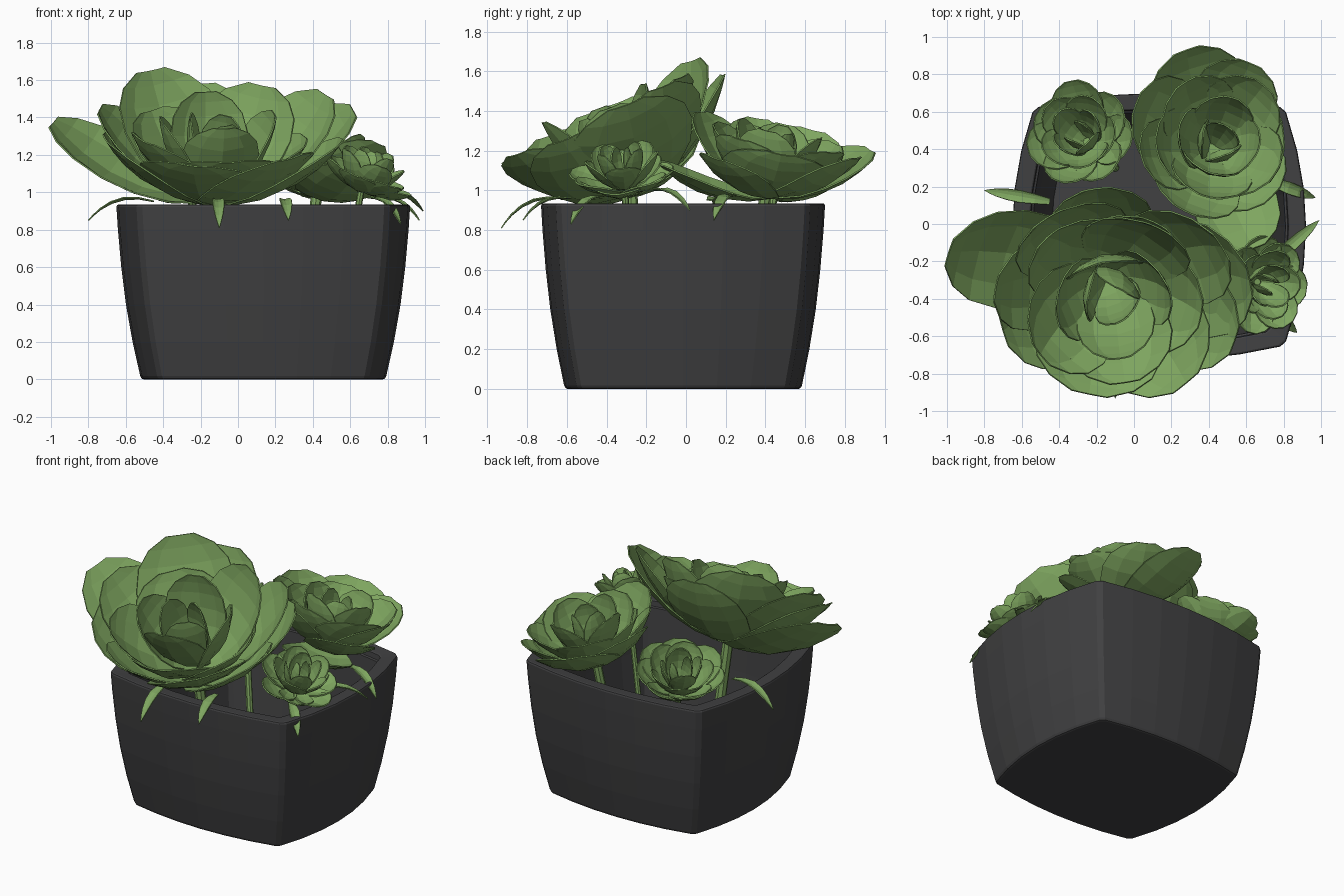
import bpy, bmesh, math, random
from mathutils import Vector

if "Cube" in bpy.data.objects:
    bpy.data.objects.remove(bpy.data.objects["Cube"])

random.seed(4)


def material(name, rgb):
    m = bpy.data.materials.new(name)
    m.diffuse_color = (*rgb, 1)
    m.use_nodes = True
    m.node_tree.nodes["Principled BSDF"].inputs["Base Color"].default_value = m.diffuse_color
    return m


GREEN = material("leaf green", (0.21, 0.38, 0.116))
GREY = material("charcoal pot", (0.052, 0.052, 0.054))


def finish(bm, name, mat, thickness=0):
    bmesh.ops.recalc_face_normals(bm, faces=bm.faces) if not thickness else None
    me = bpy.data.meshes.new(name)
    bm.to_mesh(me)
    bm.free()
    me.materials.append(mat)
    ob = bpy.data.objects.new(name, me)
    bpy.context.collection.objects.link(ob)
    if thickness:
        s = ob.modifiers.new("thickness", "SOLIDIFY")
        s.thickness = thickness
        s.offset = 0
    return ob


# --- pot: hollow square with bowed sides, lofted through levels ---
def pot_section():
    hx, hy, cx, cy = 0.785, 0.715, 0.67, 0.635
    pts = []
    n = 6
    for side in range(4):
        for i in range(n + 1):
            t = (-1 + 2 * i / n) * 0.965      # gap leaves a small corner chamfer
            b = 1 - t * t
            if side == 0:
                p = (cx + (hx - cx) * b, cy * t)
            elif side == 1:
                p = (-cx * t, cy + (hy - cy) * b)
            elif side == 2:
                p = (-cx - (hx - cx) * b, -cy * t)
            else:
                p = (cx * t, -cy - (hy - cy) * b)
            pts.append(p)
    return pts


LEVELS = [(0, .815), (.004, .828), (.018, .838), (.2, .89), (.4, .935), (.6, .967), (.8, .99),
          (.922, 1), (.932, .995), (.935, .985), (.93, .89), (.925, .88), (.89, .875),
          (.885, .86), (.6, .83), (.3, .78), (.08, .73)]
bm = bmesh.new()
section = pot_section()
rings = [[bm.verts.new((0.135 + x * s, -0.015 + y * s, z)) for x, y in section]
         for z, s in LEVELS]
for a, b in zip(rings, rings[1:]):
    for i in range(len(a)):
        j = (i + 1) % len(a)
        bm.faces.new((a[i], a[j], b[j], b[i]))
bm.faces.new(rings[0][::-1])
bm.faces.new(rings[-1])
finish(bm, "pot", GREY)

# --- leaves ---
U = [0, .2, .4, .6, .78, .91, 1]
ROUND = [.35, .74, .94, 1, .9, .66, .28]
POINTED = [.5, .8, 1, .9, .65, .33, .02]
V = [-1, -.6, 0, .6, 1]


def leaf(bm, base, tip, axis, width, profile=ROUND, sag=.13, cup=.3):
    """Cupped blade from base to tip, hollow side towards the axis."""
    d = tip - base
    length = d.length
    side = d.cross(axis).normalized()
    normal = side.cross(d).normalized()
    grid = []
    for u, f in zip(U, profile):
        row = []
        for v in V:
            w = v * f
            lift = cup * width / 2 * w * w - sag * length * 4 * u * (1 - u)
            row.append(bm.verts.new(base + d * u + side * (w * width / 2) + normal * lift))
        grid.append(row)
    for r, s in zip(grid, grid[1:]):
        for i in range(len(V) - 1):
            bm.faces.new((r[i], s[i], s[i + 1], r[i + 1]))


def rosette(name, base, axis, outer, inner):
    """outer: tip x, y, z, width.  inner: count, length, elevation, width, phase."""
    base, axis = Vector(base), Vector(axis).normalized()
    ex = axis.orthogonal().normalized()
    ey = axis.cross(ex)
    bm = bmesh.new()
    for x, y, z, w in outer:
        leaf(bm, base, Vector((x, y, z)), axis, w)
    for n, length, elev, width, phase in inner:
        for i in range(n):
            a = math.radians(phase + 360 * i / n + random.uniform(-7, 7))
            e = math.radians(elev + random.uniform(-4, 4))
            l = length * random.uniform(.95, 1.05)
            r = ex * math.cos(a) + ey * math.sin(a)
            d = (r * math.cos(e) + axis * math.sin(e)) * l
            leaf(bm, base + r * .02, base + d, axis, width, sag=.12, cup=.4)
    finish(bm, name, GREEN, .008)


rosette("large_rosette", (-.13, -.28, .965), (.03, -.35, .93),
        [(-.99, -.15, 1.37, .58), (-.70, -.57, 1.27, .66), (-.24, -.91, 1.14, .70),
         (.28, -.85, 1.18, .64), (.54, -.62, 1.25, .6), (.62, -.30, 1.43, .70),
         (.47, -.12, 1.52, .62), (.13, -.02, 1.57, .58), (-.2, .19, 1.58, .56),
         (-.47, .03, 1.65, .64), (-.74, -.34, 1.44, .56)],
        [(5, .62, 39, .58, 20), (4, .56, 59, .42, 50), (3, .47, 77, .28, 10)])

rosette("medium_rosette", (.42, .40, .97), (.15, .2, 1),
        [(.28, .93, 1.2, .54), (.62, .86, 1.16, .46), (.80, .48, 1.18, .54),
         (.74, .15, 1.16, .46), (.64, -.13, 1.13, .46), (.27, .07, 1.39, .5),
         (.04, .36, 1.36, .4), (.01, .64, 1.3, .5)],
        [(5, .47, 40, .44, 0), (4, .42, 58, .32, 30), (3, .36, 76, .20, 10)])

rosette("small_rosette_back", (-.25, .44, .96), (-.3, .28, 1),
        [],
        [(7, .33, 29, .28, 0), (5, .30, 46, .24, 25), (4, .27, 63, .17, 0), (2, .24, 78, .12, 20)])

rosette("small_rosette_side", (.66, -.31, 1.01), (.36, -.1, .9),
        [],
        [(7, .275, 19, .23, 0), (5, .26, 42, .19, 25), (4, .25, 60, .14, 0), (2, .23, 78, .10, 20)])


# --- stems ---
def stem(name, foot, top, r):
    foot, top = Vector(foot), Vector(top)
    ob_bm = bmesh.new()
    bmesh.ops.create_cone(ob_bm, cap_ends=True, segments=8, radius1=r, radius2=r,
                          depth=(top - foot).length)
    q = Vector((0, 0, 1)).rotation_difference(top - foot)
    for v in ob_bm.verts:
        v.co = q @ v.co + (foot + top) / 2
    finish(ob_bm, name, GREEN)


stem("large_stem", (-.05, -.2, .07), (-.13, -.28, .98), .035)
stem("medium_stem", (.30, .28, .07), (.42, .40, .98), .03)
stem("small_stem_back", (-.1, .3, .07), (-.25, .44, .97), .022)
stem("small_stem_side", (.5, -.25, .07), (.66, -.31, 1.02), .018)

# --- thin spiky leaves drooping over the rim: start xyz, tip xyz ---
SPIKES = [(-.45, .12, .95, -.80, .18, .85), (-.11, -.62, .96, -.10, -.93, .81),
          (.24, -.58, .96, .27, -.82, .85), (.70, -.42, .97, .87, -.58, .83),
          (.72, -.22, .98, .99, .02, .90), (.70, .24, .97, .97, .14, .85)]
bm = bmesh.new()
for s in SPIKES:
    leaf(bm, Vector(s[:3]), Vector(s[3:]), Vector((0, 0, 1)), .065, POINTED, sag=-.15, cup=.35)
finish(bm, "spiky_leaves", GREEN, .006)
